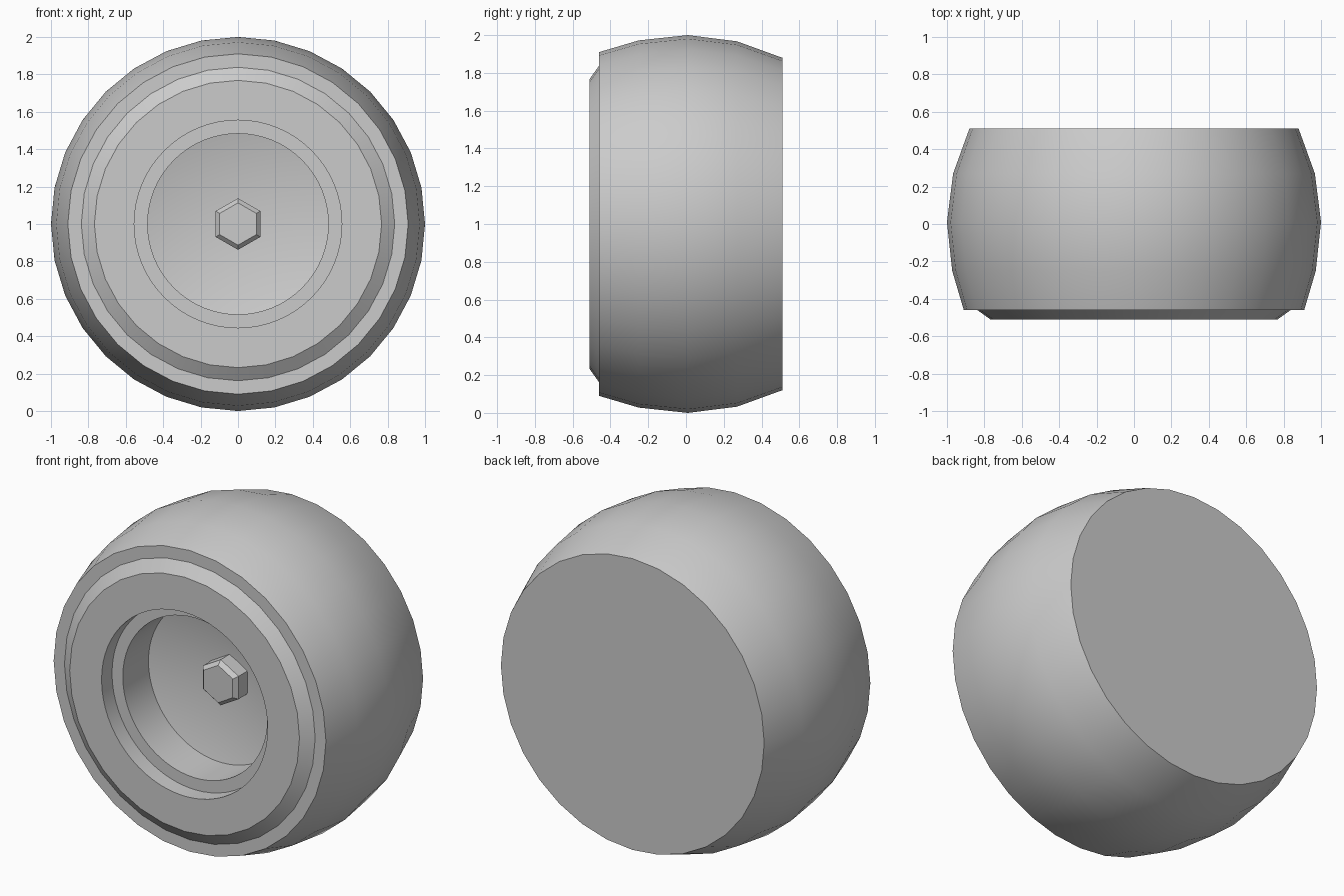
import bpy, bmesh, math
from mathutils import Matrix, Vector

if "Cube" in bpy.data.objects:
    bpy.data.objects.remove(bpy.data.objects["Cube"])


def lathe(name, profile, turn=0.0, smooth=True):
    """Revolve (y, radius, sides) points about the y axis at z = 1.
    Sides may double between points; radius 0 makes a tip; ends with a radius get capped."""
    bm = bmesh.new()
    rings = []
    for y, r, n in profile:
        if r == 0:
            rings.append([bm.verts.new((0, y, 1))])
            continue
        angles = [turn + math.tau * i / n for i in range(n)]
        rings.append([bm.verts.new((r * math.sin(a), y, 1 + r * math.cos(a))) for a in angles])
    for a, b in zip(rings, rings[1:]):
        n, m = len(a), len(b)
        for i in range(n):
            j = (i + 1) % n
            if m == 1:
                bm.faces.new((a[i], a[j], b[0]))
            else:
                k = m // n
                inner = [b[(i * k + s) % m] for s in range(k, -1, -1)]
                bm.faces.new([a[i], a[j]] + inner)
    for ring in (rings[0], rings[-1]):
        if len(ring) > 1:
            bm.faces.new(ring)
    bmesh.ops.recalc_face_normals(bm, faces=bm.faces)
    mesh = bpy.data.meshes.new(name)
    bm.to_mesh(mesh)
    bm.free()
    obj = bpy.data.objects.new(name, mesh)
    bpy.context.collection.objects.link(obj)
    if smooth:
        bpy.ops.object.select_all(action='DESELECT')
        obj.select_set(True)
        bpy.context.view_layer.objects.active = obj
        bpy.ops.object.shade_smooth_by_angle(angle=math.radians(30))
    return obj


# Wheel: flat back, barrel tread, chamfered rim, stepped hub recess with dished floor
lathe("wheel", [
    (0.51, 0.88, 32), (0.27, 0.967, 32), (0.01, 1.0, 32), (-0.25, 0.972, 32),
    (-0.46, 0.91, 32), (-0.46, 0.838, 32), (-0.51, 0.768, 32),
    (-0.51, 0.555, 64), (-0.41, 0.555, 64), (-0.41, 0.483, 64),
    (-0.165, 0.483, 64), (-0.05, 0, 64),
])

# Hex axle nut with chamfered front
lathe("axle_nut", [
    (-0.03, 0.138, 6), (-0.165, 0.138, 6), (-0.19, 0.113, 6),
], smooth=False)
